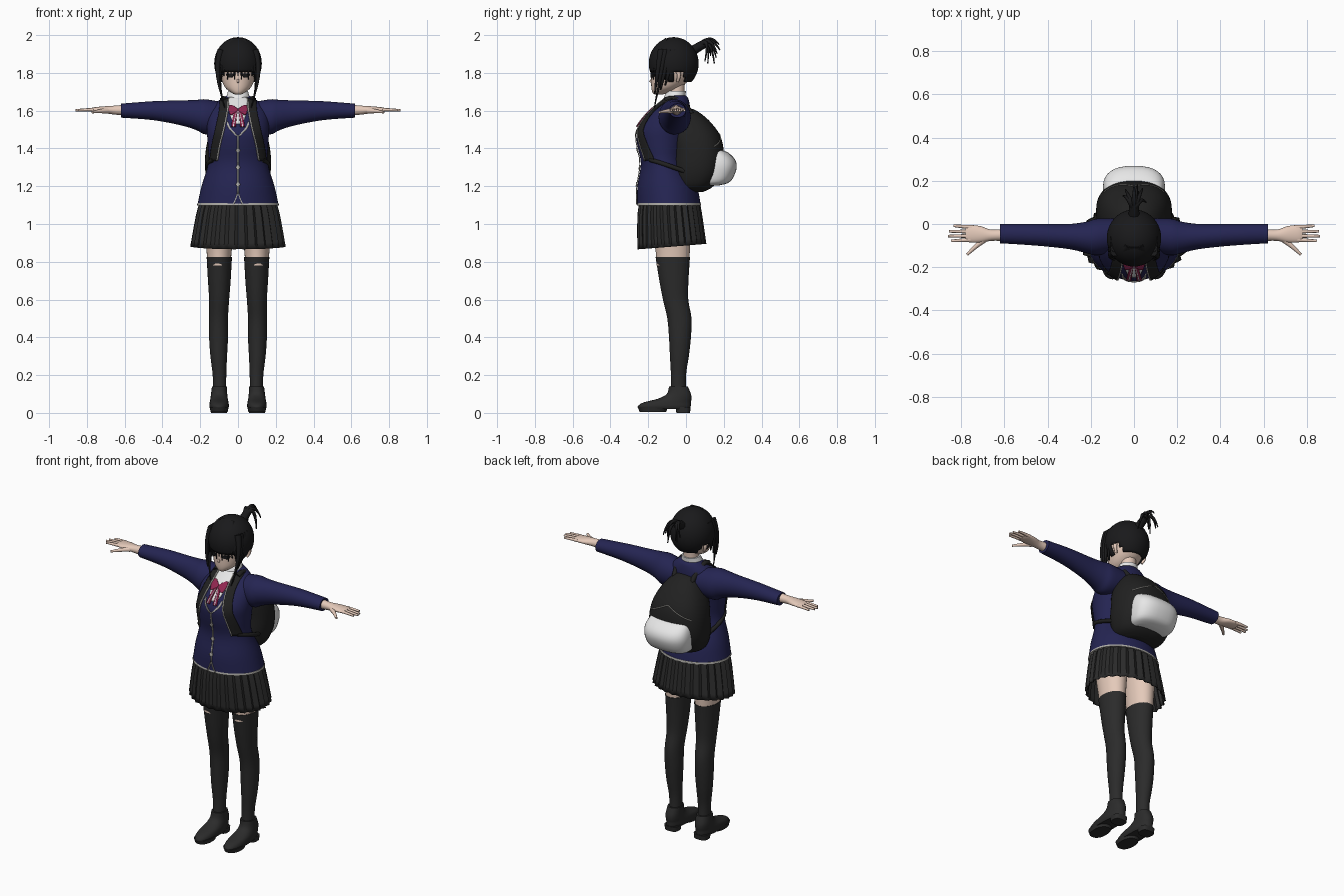
import bpy, bmesh, math
from mathutils import Vector

cube = bpy.data.objects.get("Cube")
if cube:
    bpy.data.objects.remove(cube, do_unlink=True)


def material(name, r, g, b):
    mat = bpy.data.materials.new(name)
    mat.use_nodes = True
    mat.diffuse_color = (r, g, b, 1)
    mat.node_tree.nodes["Principled BSDF"].inputs["Base Color"].default_value = (r, g, b, 1)
    return mat


navy = material("navy cloth", 0.018, 0.018, 0.085)
charcoal = material("charcoal cloth", 0.024, 0.024, 0.024)
black = material("black hair", 0.010, 0.010, 0.011)
canvas = material("black canvas", 0.015, 0.015, 0.015)
skin = material("skin", 0.78, 0.59, 0.49)
white = material("white cloth", 0.8, 0.8, 0.8)
maroon = material("maroon ribbon", 0.28, 0.02, 0.08)
grey = material("grey trim", 0.42, 0.41, 0.38)


def finish(name, mesh, mat, angle=50, thickness=0):
    mesh.materials.clear()
    mesh.materials.append(mat)
    mesh.shade_smooth()
    mesh.set_sharp_from_angle(angle=math.radians(angle))
    obj = bpy.data.objects.new(name, mesh)
    bpy.context.collection.objects.link(obj)
    if thickness:
        mod = obj.modifiers.new("thickness", "SOLIDIFY")
        mod.thickness = thickness
        mod.offset = 0
    return obj


def from_bmesh(name, bm, mat, **options):
    bmesh.ops.recalc_face_normals(bm, faces=bm.faces[:])
    mesh = bpy.data.meshes.new(name)
    bm.to_mesh(mesh)
    bm.free()
    return finish(name, mesh, mat, **options)


def dense(rings, steps=4):
    """Pass a smooth curve through the given rings."""
    pts = [Vector(r) for r in rings]
    out = []
    for i in range(len(pts) - 1):
        a, b, c, d = pts[max(i - 1, 0)], pts[i], pts[i + 1], pts[min(i + 2, len(pts) - 1)]
        for k in range(steps):
            t = k / steps
            out.append(b + (c - a) * t / 2 + (a * 2 - b * 5 + c * 4 - d) * t * t / 2
                       + (b * 3 - a - c * 3 + d) * t ** 3 / 2)
    return out + [pts[-1]]


def loft(name, mat, rings, axis="z", side=1, sides=32, power=2.0, steps=4, pleat=0, caps=True, **options):
    """Rings are (position, centre u, centre v, radius u, radius v)."""
    bm = bmesh.new()
    rows = []
    for t, cu, cv, ru, rv in dense(rings, steps):
        row = []
        for i in range(sides):
            a = math.tau * i / sides
            c, s = math.cos(a), math.sin(a)
            f = 1 + pleat * (i % 3 - 1)
            u = cu + f * ru * math.copysign(abs(c) ** (2 / power), c)
            v = cv + f * rv * math.copysign(abs(s) ** (2 / power), s)
            row.append(bm.verts.new((side * u, v, t) if axis == "z" else (side * t, u, v)))
        rows.append(row)
    for low, high in zip(rows, rows[1:]):
        for i in range(sides):
            j = (i + 1) % sides
            bm.faces.new((low[i], low[j], high[j], high[i]))
    if caps:
        bm.faces.new(rows[0])
        bm.faces.new(rows[-1])
    return from_bmesh(name, bm, mat, **options)


def surface_y(rings, x, z, front=-1, power=2.0):
    """Depth of a lofted body at a given x and z."""
    fine = dense(rings)
    for a, b in zip(fine, fine[1:]):
        if min(a[0], b[0]) <= z <= max(a[0], b[0]):
            r = a.lerp(b, (z - a[0]) / (b[0] - a[0]))
            k = min(abs(x - r[1]) / r[3], 0.98)
            return r[2] + front * r[4] * (1 - k ** power) ** (1 / power)
    return fine[-1][2]


def plate(name, mat, rings, rows, lift=0.004, side=1):
    """Thin sheet on the front of a body; rows are (z, first x, last x)."""
    bm = bmesh.new()
    grid = []
    for z, x0, x1 in dense(rows):
        xs = [x0 + (x1 - x0) * k / 8 for k in range(9)]
        grid.append([bm.verts.new((side * x, surface_y(rings, x, z) - lift, z)) for x in xs])
    for a, b in zip(grid, grid[1:]):
        for k in range(8):
            bm.faces.new((a[k], a[k + 1], b[k + 1], b[k]))
    return from_bmesh(name, bm, mat, thickness=0.005)


def tubes(name, mat, paths):
    """Tapered strands; each path is (points, start radius, end radius)."""
    curve = bpy.data.curves.new(name, "CURVE")
    curve.dimensions = "3D"
    curve.bevel_depth = 1
    curve.bevel_resolution = 2
    curve.use_fill_caps = True
    for points, r0, r1 in paths:
        spline = curve.splines.new("NURBS")
        spline.points.add(len(points) - 1)
        for i, p in enumerate(points):
            spline.points[i].co = (*p, 1)
            spline.points[i].radius = r0 + (r1 - r0) * i / (len(points) - 1)
        spline.order_u = 3
        spline.use_endpoint_u = True
        spline.resolution_u = 5
    temp = bpy.data.objects.new(name + " path", curve)
    bpy.context.collection.objects.link(temp)
    bpy.context.view_layer.update()
    mesh = bpy.data.meshes.new_from_object(temp.evaluated_get(bpy.context.evaluated_depsgraph_get()))
    bpy.data.objects.remove(temp, do_unlink=True)
    return finish(name, mesh, mat)


# Jacket body, hem and pleated skirt
torso = [(1.10, 0, -.09, .215, .168), (1.2, 0, -.1, .193, .157), (1.32, 0, -.122, .158, .117),
         (1.42, 0, -.128, .16, .13), (1.5, 0, -.122, .165, .137), (1.58, 0, -.09, .16, .112),
         (1.63, 0, -.065, .13, .085), (1.665, 0, -.05, .085, .062), (1.68, 0, -.05, .06, .05)]
loft("jacket", navy, torso, sides=48)
loft("jacket_hem", grey, [(1.098, 0, -.09, .217, .17), (1.11, 0, -.09, .215, .168)], sides=48, steps=1)
skirt = loft("skirt", charcoal, [(1.13, 0, -.09, .19, .15), (1.05, 0, -.087, .213, .163), (.88, 0, -.075, .243, .175)],
             sides=84, pleat=0.03, caps=False, angle=15, thickness=.006)
for v in skirt.data.vertices:
    v.co.z += (v.co.y + .08) * .08

# Shirt, front edges and buttons
plate("shirt_front", white, torso, [(1.67, -.05, .05), (1.62, -.055, .055), (1.53, -.025, .025)])
loft("shirt_collar", white, [(1.635, 0, -.065, .075, .068), (1.67, 0, -.06, .063, .057), (1.705, 0, -.05, .052, .05)])
plate("front_edge", grey, torso, [(1.47, -.004, .004), (1.3, -.004, .004), (1.16, -.004, .004)])
for z in (1.39, 1.3, 1.21):
    plate("button", grey, torso, [(z + .012, -.003, .003), (z, -.012, .012), (z - .012, -.003, .003)], lift=.007)

# Head and neck
face = [(1.685, 0, -.145, .015, .02), (1.695, 0, -.135, .035, .042), (1.72, 0, -.11, .066, .073),
        (1.76, 0, -.085, .086, .1), (1.81, 0, -.07, .098, .115), (1.88, 0, -.065, .1, .115), (1.95, 0, -.06, .06, .07)]
loft("head", skin, face)
loft("neck", skin, [(1.6, 0, -.045, .05, .045), (1.69, 0, -.05, .043, .042), (1.76, 0, -.05, .045, .045)])
tubes("nose", skin, [(((0, -.175, 1.785), (0, -.182, 1.765), (0, -.19, 1.75)), .004, .006)])

# Hair shell with openings for the face and nape
bm = bmesh.new()
bmesh.ops.create_uvsphere(bm, u_segments=40, v_segments=28, radius=1)
for v in bm.verts:
    v.co = (v.co.x * .122, v.co.y * .128 - .065, v.co.z * .135 + .85 + 1)
hidden = [f for f in bm.faces for c in [f.calc_center_median()]
          if (c.y < -.09 and c.z < 1.81 and abs(c.x) < .085) or (c.y > -.1 and c.z < 1.755)
          or (-.06 < c.y < -.01 and c.z < 1.8) or c.z < 1.73]
bmesh.ops.delete(bm, geom=hidden, context="FACES")
from_bmesh("hair_shell", bm, black, thickness=.008)

# Fringe, side locks and tied tail
fringe = []
for i in range(-5, 6):
    x = i * .018
    fringe.append(((((x * .3), -.10, 1.97), (x * .95, -.195 + 3 * x * x, 1.91),
                    (x * 1.05, -.184 + 4 * x * x, 1.785 - .02 * (i % 2))), .017, .003))
tubes("fringe", black, fringe)
locks = []
for s in (-1, 1):
    for y, end, low in ((-.15, -.165, 1.69), (-.13, -.15, 1.70), (-.11, -.135, 1.71), (-.085, -.11, 1.735)):
        locks.append((((s * .09, y + .02, 1.92), (s * .125, y, 1.82), (s * .09, end, low)), .02, .004))
    locks.append((((s * .1, -.13, 1.78), (s * .095, -.155, 1.69), (s * .065, -.17, 1.6)), .009, .002))
tubes("side_locks", black, locks)
tail = [(((0, .04, 1.92), (0, .07, 1.94), (0, .1, 1.955)), .025, .022)]
for x, y, z in ((0, .175, 1.95), (.04, .165, 1.9), (-.04, .16, 1.88), (.02, .15, 1.85), (-.05, .13, 1.89),
                (.055, .1, 1.86), (-.02, .115, 1.85), (.015, .18, 1.92)):
    tail.append((((0, .07, 1.94), (x * .6, .13, 2.01), (x, y, z)), .016, .003))
tubes("hair_tail", black, tail)

# Backpack with pocket and seam
bag = [(1.17, 0, .03, .09, .06), (1.2, 0, .04, .145, .105), (1.28, 0, .055, .173, .138), (1.38, 0, .06, .172, .14),
       (1.47, 0, .045, .152, .135), (1.55, 0, .02, .11, .1), (1.6, 0, 0, .06, .055), (1.612, 0, 0, .02, .02)]
loft("backpack", canvas, bag, sides=40, power=2.4)
loft("backpack_pocket", white, [(1.205, 0, .13, .1, .05), (1.225, 0, .15, .13, .085), (1.29, 0, .165, .143, .102),
                                (1.34, 0, .165, .14, .095), (1.38, 0, .15, .125, .07), (1.395, 0, .14, .1, .04)], power=2.5)
seam = []
for k in range(-7, 8):
    x, z = k * .02, 1.48 - .01 * abs(k)
    seam.append((x, surface_y(bag, x, z, front=1, power=2.4), z))
tubes("backpack_seam", grey, [(seam, .003, .003)])

for s, label in ((1, "left"), (-1, "right")):
    # Sleeve and hand
    loft(label + "_sleeve", navy, [(.08, -.05, 1.565, .075, .08), (.17, -.06, 1.567, .085, .093), (.22, -.062, 1.577, .073, .08),
                                   (.3, -.058, 1.588, .058, .066), (.45, -.05, 1.6, .05, .05), (.62, -.045, 1.6, .044, .037)],
         axis="x", side=s)
    loft(label + "_hand", skin, [(.6, -.05, 1.603, .028, .028), (.66, -.052, 1.603, .026, .023), (.71, -.048, 1.605, .038, .018),
                                 (.76, -.045, 1.605, .04, .013), (.78, -.045, 1.605, .032, .008)], axis="x", side=s, sides=20)
    fingers = [(((s * .69, -.07, 1.6), (s * .73, -.1, 1.598), (s * .772, -.142, 1.592)), .015, .006)]
    for y, tip, reach in ((-.015, -.008, .835), (-.035, -.034, .855), (-.055, -.056, .86), (-.073, -.078, .845)):
        fingers.append((((s * .75, y, 1.605), (s * .8, (y + tip) / 2, 1.606), (s * reach, tip, 1.602)), .01, .006))
    tubes(label + "_fingers", skin, fingers)

    # Thigh, stocking and shoe
    loft(label + "_thigh", skin, [(.78, .1, -.07, .06, .085), (.85, .1, -.07, .066, .09), (.95, .1, -.075, .075, .1),
                                  (1.08, .095, -.08, .085, .11)], side=s)
    loft(label + "_stocking", charcoal, [(.1, .097, -.04, .034, .042), (.2, .098, -.04, .036, .04), (.3, .102, -.035, .044, .05),
                                         (.4, .103, -.032, .05, .058), (.5, .103, -.035, .05, .064), (.6, .1, -.055, .053, .067),
                                         (.7, .099, -.064, .06, .077), (.825, .099, -.07, .067, .091)], side=s)
    loft(label + "_shoe", charcoal, [(.02, .1, -.115, .047, .135), (.035, .1, -.115, .052, .14), (.055, .1, -.1, .05, .126),
                                     (.075, .1, -.06, .046, .089), (.1, .1, -.038, .043, .064), (.14, .098, -.04, .04, .05)],
         side=s, power=2.3)
    loft(label + "_heel", charcoal, [(0, .1, -.015, .042, .036), (.03, .1, -.015, .044, .04)], side=s, power=3, steps=1)
    loft(label + "_sole", charcoal, [(.005, .1, -.175, .045, .07), (.03, .1, -.175, .05, .08)], side=s, power=2.3, steps=1)

    # Shoulder strap with piping and lower band
    strap = [(1.665, .05, .095), (1.6, .055, .1), (1.5, .075, .12), (1.42, .095, .138), (1.335, .11, .15)]
    plate(label + "_strap", canvas, torso, strap, lift=.01, side=s)
    plate(label + "_strap_piping", grey, torso, [(z, a - .003, a + .003) for z, a, b in strap], lift=.013, side=s)
    tubes(label + "_strap_band", canvas, [(((s * .13, -.19, 1.34), (s * .18, -.12, 1.32), (s * .15, -.01, 1.28)), .012, .012),
                                          (((s * .075, -.11, 1.655), (s * .08, -.04, 1.69), (s * .06, .03, 1.58)), .015, .015)])

    # Neckline edging, jacket opening, collar bow, eyes and ears
    plate(label + "_neckline", grey, torso, [(1.54, .052, .058), (1.51, .04, .052), (1.465, 0, .01)], side=s)
    plate(label + "_opening", grey, torso, [(1.16, 0, .006), (1.13, .01, .016), (1.102, .022, .03)], side=s)
    plate(label + "_bow_loop", maroon, torso, [(1.628, .03, .045), (1.605, .001, .05), (1.58, .03, .042)], lift=.012, side=s)
    plate(label + "_bow_tail", maroon, torso, [(1.61, 0, .014), (1.56, .008, .028), (1.515, .012, .036)], lift=.01, side=s)
    plate(label + "_bow_stripe", white, torso, [(1.59, .007, .01), (1.55, .016, .02), (1.516, .022, .027)], lift=.013, side=s)
    plate(label + "_eye", black, face, [(1.797, .025, .058), (1.788, .022, .062), (1.776, .032, .05)], lift=.003, side=s)
    tubes(label + "_ear", skin, [(((s * .098, -.045, 1.81), (s * .115, -.03, 1.79), (s * .093, -.045, 1.755)), .012, .008)])
